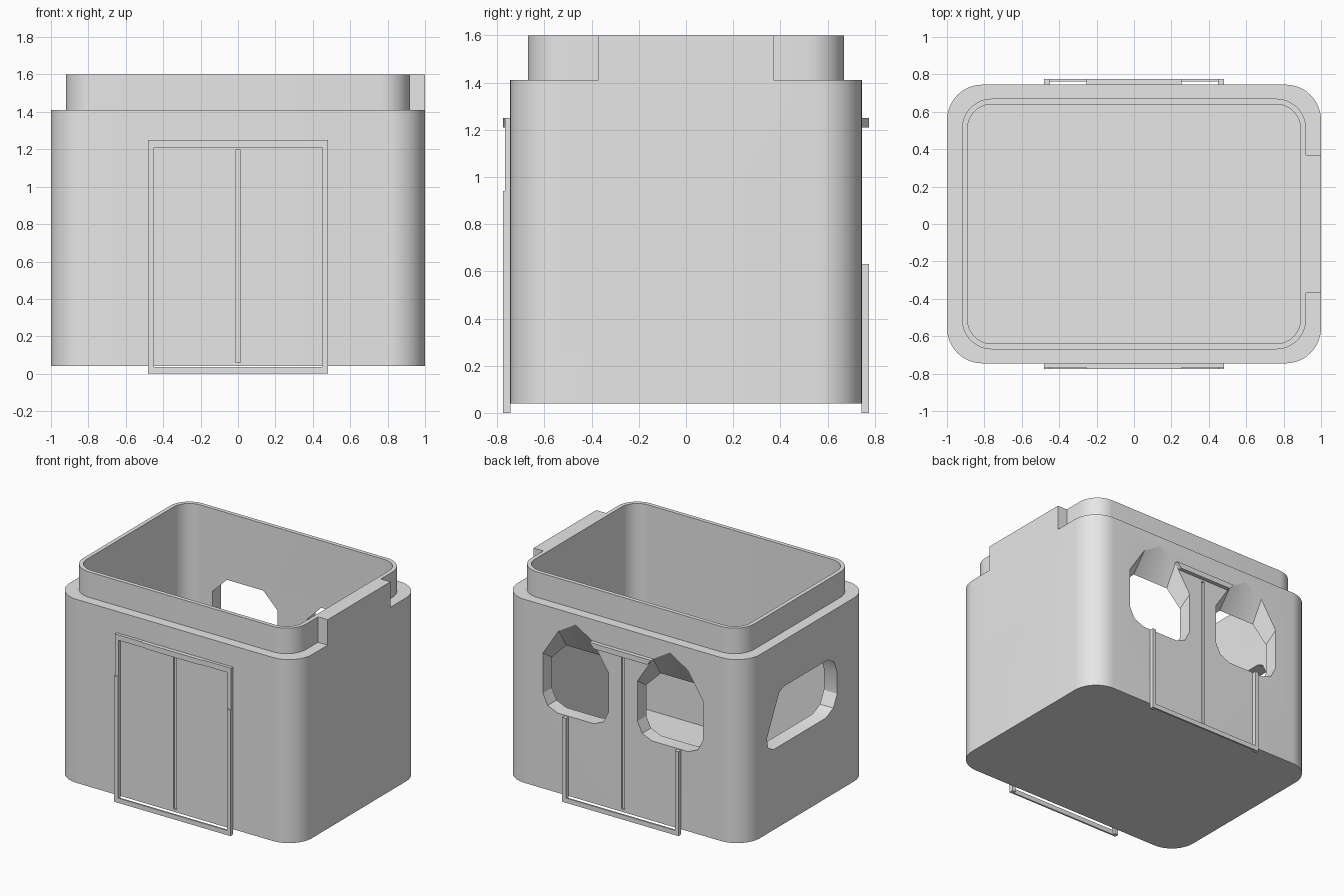
import bpy, bmesh, math

cube = bpy.data.objects.get("Cube")
if cube:
    bpy.data.objects.remove(cube, do_unlink=True)

grey = bpy.data.materials.new("plain_grey")
grey.use_nodes = True
grey.diffuse_color = (0.8, 0.8, 0.8, 1)
grey.node_tree.nodes["Principled BSDF"].inputs["Base Color"].default_value = (0.8, 0.8, 0.8, 1)


def loft(name, rings):
    """Closed solid skinned through rings of equal length, capped at both ends."""
    bm = bmesh.new()
    loops = [[bm.verts.new(p) for p in ring] for ring in rings]
    n = len(rings[0])
    for a, b in zip(loops, loops[1:]):
        for i in range(n):
            j = (i + 1) % n
            bm.faces.new((a[i], a[j], b[j], b[i]))
    bm.faces.new(loops[0][::-1])
    bm.faces.new(loops[-1])
    bmesh.ops.recalc_face_normals(bm, faces=bm.faces)
    mesh = bpy.data.meshes.new(name)
    bm.to_mesh(mesh)
    bm.free()
    mesh.materials.append(grey)
    obj = bpy.data.objects.new(name, mesh)
    bpy.context.collection.objects.link(obj)
    return obj


def box(name, x0, x1, y0, y1, z0, z1):
    base = [(x0, y0), (x1, y0), (x1, y1), (x0, y1)]
    return loft(name, [[(x, y, z) for x, y in base] for z in (z0, z1)])


def rounded(hx, hy, r, z, steps=12):
    """Rounded rectangle ring at height z."""
    ring = []
    for k, (sx, sy) in enumerate([(1, 1), (-1, 1), (-1, -1), (1, -1)]):
        for i in range(steps + 1):
            a = math.pi / 2 * (k + i / steps)
            ring.append((sx * (hx - r) + r * math.cos(a), sy * (hy - r) + r * math.sin(a), z))
    return ring


def combine(target, tool, operation):
    mod = target.modifiers.new(operation, 'BOOLEAN')
    mod.object, mod.operation, mod.solver = tool, operation, 'EXACT'
    bpy.ops.object.select_all(action='DESELECT')
    bpy.context.view_layer.objects.active = target
    target.select_set(True)
    bpy.ops.object.modifier_apply(modifier=mod.name)
    bpy.data.objects.remove(tool, do_unlink=True)


# Hollow body with a stepped lip
outer, lip, inner = (1, 0.745, 0.19), (0.92, 0.67, 0.16), (0.89, 0.64, 0.13)
body = loft("body_shell", [rounded(*outer, 0.04), rounded(*outer, 1.41),
                           rounded(*lip, 1.41), rounded(*lip, 1.6),
                           rounded(*inner, 1.6), rounded(*inner, 0.07)])

# Raised block on the left side of the lip
combine(body, box("side_block", 0.905, 1, -0.37, 0.37, 1.3, 1.6), 'UNION')

# Back windows: flat-topped inside, flaring to a peak outside
sill = [(-0.27, 0.75), (-0.23, 0.67), (-0.15, 0.635), (0.15, 0.635), (0.23, 0.67), (0.27, 0.75)]
head_in = [(0.27, 0.98), (0.15, 1.1), (0, 1.1), (-0.15, 1.1), (-0.27, 0.98)]
head_out = [(0.27, 1.05), (0.14, 1.25), (0, 1.335), (-0.14, 1.25), (-0.27, 1.05)]
for cx in (-0.39, 0.39):
    rings = [[(cx + x, y, z) for x, z in sill + head]
             for y, head in ((0.6, head_in), (0.64, head_in), (0.745, head_out), (0.8, head_out))]
    combine(body, loft("window_cutter", rings), 'DIFFERENCE')

# Slanted window on the right side
pane = [(0.46, 0.68), (0.475, 0.75), (0.33, 1.04), (0.28, 1.065), (-0.24, 1.065), (-0.32, 1.02),
        (-0.355, 0.93), (-0.355, 0.77), (-0.31, 0.68), (-0.22, 0.64), (0.4, 0.64)]
combine(body, loft("side_cutter", [[(x, y, z) for y, z in pane] for x in (-1.05, -0.85)]), 'DIFFERENCE')

# Door seams front and back
for s in (-1, 1):
    ys = sorted((s * 0.73, s * 0.8))
    combine(body, box("seam_cutter", -0.013, 0.013, *ys, 0.06, 1.195), 'DIFFERENCE')

# Smooth corners, sharp edges
bpy.ops.object.select_all(action='DESELECT')
body.select_set(True)
bpy.context.view_layer.objects.active = body
bpy.ops.object.shade_smooth_by_angle(angle=math.radians(25))

# Door frames
FACE, WALL = 0.775, 0.743
for side, s, top in (("front", -1, 0.94), ("back", 1, 0.63)):
    ys = sorted((s * WALL, s * FACE))
    for x in (-0.48, 0.45):
        box(side + "_frame_post", x, x + 0.03, *ys, 0, top)
    box(side + "_threshold", -0.45, 0.45, *sorted((s * 0.762, s * FACE)), 0, 0.035)
    bar = [(-0.22, 1.21), (0.22, 1.21), (0.255, 1.25), (-0.255, 1.25)]
    loft(side + "_frame_header", [[(x, y, z) for x, z in bar] for y in ys])

# Thinner upper part of the front frame
for s in (-1, 1):
    box("front_upper_post", *sorted((s * 0.45, s * 0.48)), -0.768, -WALL, 0.94, 1.25)
    end = [(s * 0.22, 1.21), (s * 0.45, 1.21), (s * 0.45, 1.25), (s * 0.255, 1.25)]
    loft("front_header_end", [[(x, y, z) for x, z in end] for y in (-0.768, -WALL)])
